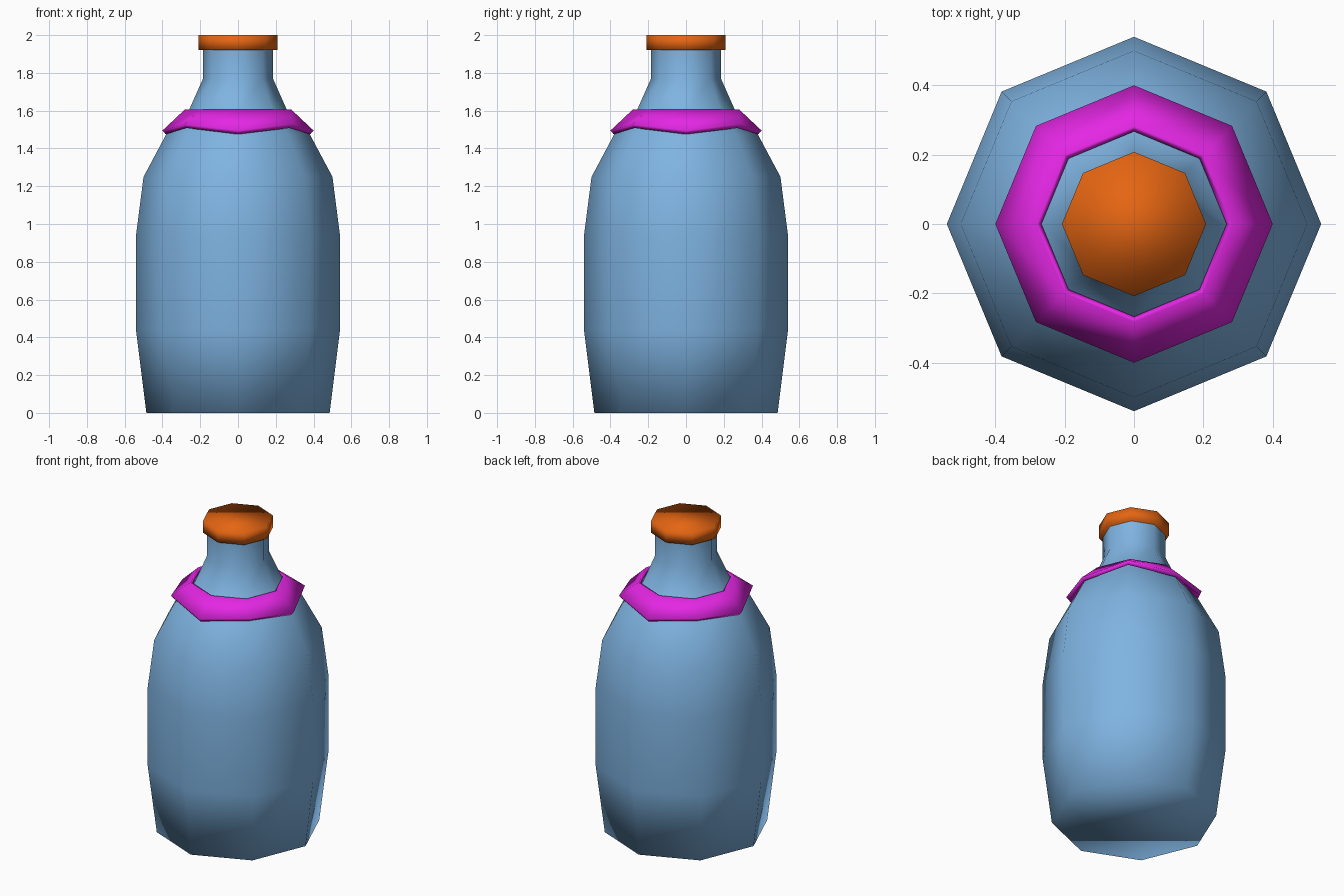
import bpy
import math

SIDES = 8

if "Cube" in bpy.data.objects:
    bpy.data.objects.remove(bpy.data.objects["Cube"], do_unlink=True)


def make_material(name, rgb):
    mat = bpy.data.materials.new(name)
    mat.use_nodes = True
    colour = (*rgb, 1.0)
    mat.diffuse_color = colour
    mat.node_tree.nodes["Principled BSDF"].inputs["Base Color"].default_value = colour
    return mat


def lathe(name, profile, mat, bottom=False, top=False, loop=False, droop=None):
    """Spin (radius, height) points, listed upward, into a smooth octagonal part.
    droop lowers the corners on the x and y axes, one amount per point."""
    verts, faces = [], []
    for row, (radius, z) in enumerate(profile):
        for i in range(SIDES):
            angle = math.tau * i / SIDES
            drop = droop[row] if droop and i % 2 == 0 else 0
            verts.append((radius * math.cos(angle), radius * math.sin(angle), z - drop))
    rows = len(profile)
    for row in range(rows if loop else rows - 1):
        a, b = row * SIDES, (row + 1) % rows * SIDES
        for i in range(SIDES):
            j = (i + 1) % SIDES
            faces.append((a + i, a + j, b + j, b + i))
    if bottom:
        faces.append(tuple(reversed(range(SIDES))))
    if top:
        faces.append(tuple(range((rows - 1) * SIDES, rows * SIDES)))
    mesh = bpy.data.meshes.new(name)
    mesh.from_pydata(verts, [], faces)
    mesh.materials.append(mat)
    mesh.shade_smooth()
    obj = bpy.data.objects.new(name, mesh)
    bpy.context.scene.collection.objects.link(obj)
    return obj


blue = make_material("bottle blue", (0.21, 0.45, 0.75))
magenta = make_material("collar magenta", (0.78, 0.02, 0.78))
orange = make_material("cap orange", (0.78, 0.13, 0.006))

# Bottle with a flat base, rounded shoulders and a narrow neck
lathe("bottle_body",
      [(0.485, 0), (0.54, 0.44), (0.54, 0.94), (0.50, 1.25),
       (0.38, 1.475), (0.265, 1.59), (0.185, 1.77), (0.185, 1.94)],
      blue, bottom=True)

# Sloping collar whose rim hangs lower at every second corner
lathe("collar",
      [(0.383, 1.508), (0.40, 1.528), (0.283, 1.605), (0.267, 1.597)],
      magenta, loop=True, droop=[0.033, 0.033, 0, 0])

# Stopper cap over the neck
lathe("cap", [(0.208, 1.92), (0.208, 2.0)], orange, bottom=True, top=True)
